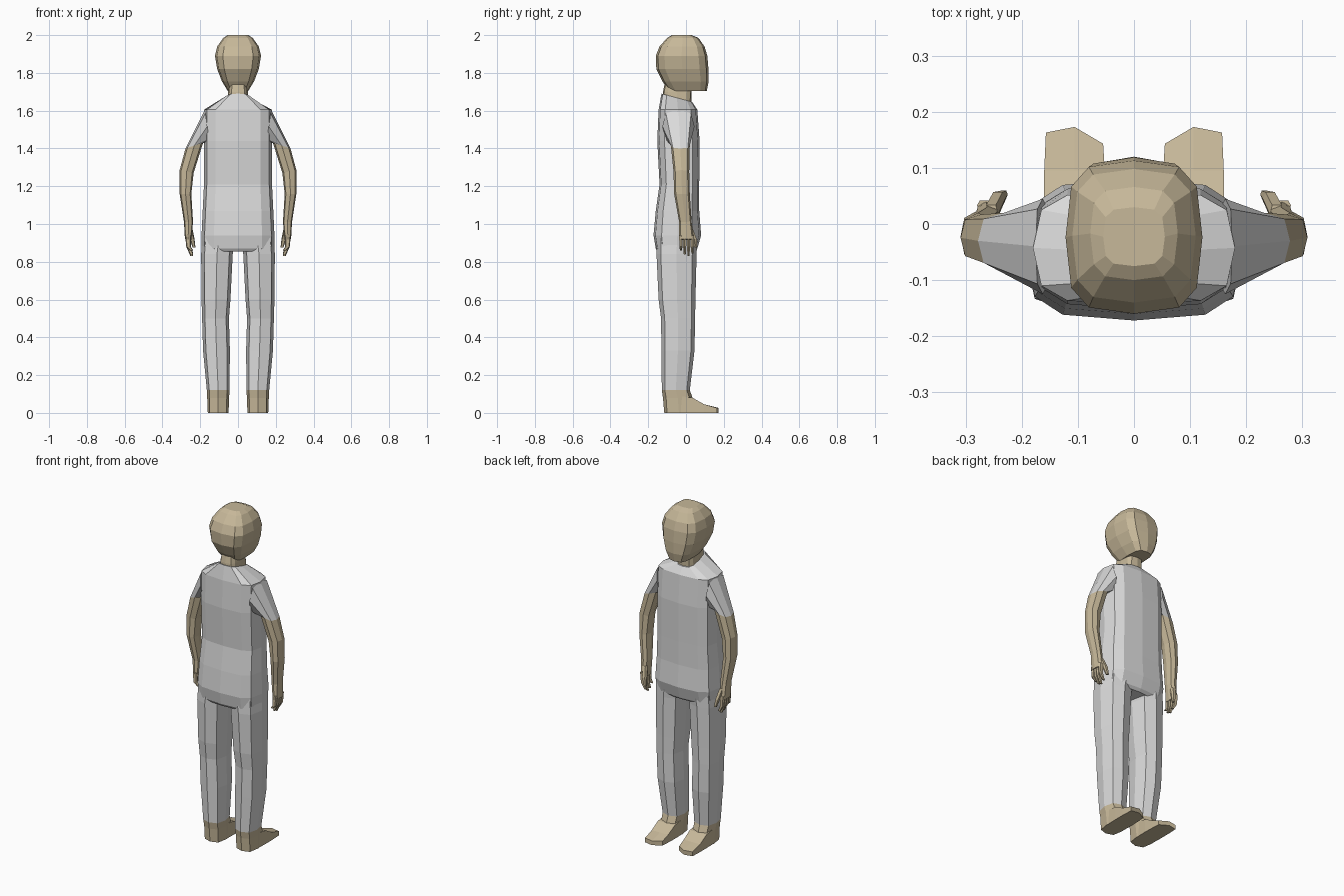
import bpy
import bmesh
from math import cos, sin, pi, copysign

cube = bpy.data.objects.get("Cube")
if cube:
    bpy.data.objects.remove(cube, do_unlink=True)


def material(name, color):
    mat = bpy.data.materials.new(name)
    mat.use_nodes = True
    mat.diffuse_color = color
    mat.node_tree.nodes["Principled BSDF"].inputs["Base Color"].default_value = color
    return mat


cloth = material("grey cloth", (0.70, 0.70, 0.70, 1))
skin = material("tan skin", (0.57, 0.48, 0.32, 1))


def ring(a, b, y0, y1, n=12, power=0.6, tilt=0):
    """Rounded-box loop spanning a to b (x, z pairs) and y0 to y1."""
    points = []
    for i in range(n):
        t = 2 * pi * i / n
        c = copysign(abs(cos(t)) ** power, cos(t))
        s = copysign(abs(sin(t)) ** power, sin(t))
        x = (a[0] + b[0]) / 2 + c * (b[0] - a[0]) / 2
        z = (a[1] + b[1]) / 2 + c * (b[1] - a[1]) / 2
        points.append((x, (y0 + y1) / 2 + s * (y1 - y0) / 2, z - tilt * s))
    return points


def level(z, x0, x1, y0, y1, **options):
    return ring((x0, z), (x1, z), y0, y1, **options)


def loft(name, rings, mats, mirror=False, skin_below=None):
    """Skin a list of loops, cap both ends, and colour faces by height."""
    bm = bmesh.new()
    loops = [[bm.verts.new(p) for p in r] for r in rings]
    n = len(loops[0])
    for lo, hi in zip(loops, loops[1:]):
        for i in range(n):
            j = (i + 1) % n
            bm.faces.new((lo[i], lo[j], hi[j], hi[i]))
    bm.faces.new(loops[0])
    bm.faces.new(loops[-1])
    bmesh.ops.recalc_face_normals(bm, faces=bm.faces)
    for f in bm.faces:
        if skin_below and f.calc_center_median().z < skin_below:
            f.material_index = 1
    mesh = bpy.data.meshes.new(name)
    bm.to_mesh(mesh)
    bm.free()
    for m in mats:
        mesh.materials.append(m)
    obj = bpy.data.objects.new(name, mesh)
    bpy.context.collection.objects.link(obj)
    if mirror:
        obj.modifiers.new("Mirror", "MIRROR").use_mirror_merge = False
    return obj


# Head: half width, back and front at each height
head = [(1.705, 0.055, -0.09, 0.11), (1.755, 0.085, -0.125, 0.12),
        (1.82, 0.110, -0.157, 0.119), (1.89, 0.122, -0.16, 0.113),
        (1.94, 0.110, -0.14, 0.098), (1.985, 0.078, -0.10, 0.066),
        (2.0, 0.055, -0.075, 0.03)]
loft("head", [level(z, -w, w, b, f) for z, w, b, f in head], [skin])

# Neck
loft("neck", [level(1.64, -0.056, 0.056, -0.127, 0.028),
              level(1.70, -0.052, 0.052, -0.122, 0.03),
              level(1.78, -0.042, 0.042, -0.105, 0.03)], [skin])

# Shirt torso and hips, with the collar dipping toward the chest
torso = [(0.855, 0.17, -0.15, 0.045), (0.87, 0.192, -0.16, 0.06),
         (0.94, 0.193, -0.172, 0.08), (1.07, 0.187, -0.16, 0.07),
         (1.21, 0.18, -0.14, 0.07), (1.44, 0.18, -0.152, 0.072),
         (1.605, 0.18, -0.145, 0.06)]
rings = [level(z, -w, w, b, f) for z, w, b, f in torso]
rings.append(level(1.668, -0.06, 0.06, -0.13, 0.033, tilt=0.022))
loft("torso", rings, [cloth])

# Trouser legs
legs = [(0.12, 0.045, 0.165, -0.128, 0.02), (0.33, 0.043, 0.185, -0.13, 0.045),
        (0.50, 0.048, 0.19, -0.132, 0.048), (0.60, 0.04, 0.193, -0.145, 0.05),
        (0.84, 0.028, 0.195, -0.156, 0.056), (0.93, 0.01, 0.19, -0.155, 0.06)]
loft("legs", [level(*r, n=8, power=0.7) for r in legs], [cloth], mirror=True)

# Ankles and heels
loft("ankles", [level(0, 0.05, 0.16, -0.115, 0.04, n=8, power=0.6),
                level(0.08, 0.047, 0.163, -0.122, 0.035, n=8, power=0.7),
                level(0.12, 0.045, 0.165, -0.128, 0.02, n=8, power=0.7)],
     [skin], mirror=True)


# Feet: wedge sections along y, ending in a blunt pointed toe
def foot_section(y, inner, outer, top, toe=0):
    mid = (inner + outer) / 2
    return [(inner, y - toe, 0), (mid, y + toe / 2, 0), (outer, y, 0),
            (outer, y, top), (mid, y + toe / 2, top), (inner, y - toe, top)]


loft("feet", [foot_section(-0.04, 0.052, 0.158, 0.09),
              foot_section(0.035, 0.05, 0.16, 0.08),
              foot_section(0.095, 0.052, 0.16, 0.046),
              foot_section(0.163, 0.055, 0.157, 0.026, toe=0.02)],
     [skin], mirror=True)

# Arms: inner and outer edge points, then back and front
arms = [((0.15, 1.43), (0.175, 1.605), -0.125, 0.045),
        ((0.185, 1.43), (0.278, 1.40), -0.08, 0.02),
        ((0.235, 1.27), (0.309, 1.285), -0.066, 0.017),
        ((0.247, 1.16), (0.309, 1.16), -0.063, 0.02),
        ((0.238, 1.01), (0.286, 1.01), -0.036, 0.03),
        ((0.247, 0.915), (0.281, 0.92), -0.038, 0.042)]
loft("arms", [ring(*r, n=8, power=0.7) for r in arms], [cloth, skin],
     mirror=True, skin_below=1.42)

# Fingers and thumbs
for i, tip in enumerate((0.86, 0.838, 0.83, 0.845)):
    y = -0.027 + 0.02 * i
    loft(f"finger_{i + 1}", [level(0.94, 0.248, 0.28, y - 0.01, y + 0.01, n=6),
                             level(0.88, 0.25, 0.274, y - 0.009, y + 0.009, n=6),
                             level(tip, 0.237, 0.252, y - 0.005, y + 0.006, n=6)],
         [skin], mirror=True)
loft("thumb", [level(0.98, 0.242, 0.268, 0.0, 0.035, n=6),
               level(0.92, 0.23, 0.255, 0.03, 0.058, n=6),
               level(0.875, 0.225, 0.24, 0.045, 0.06, n=6)], [skin], mirror=True)
